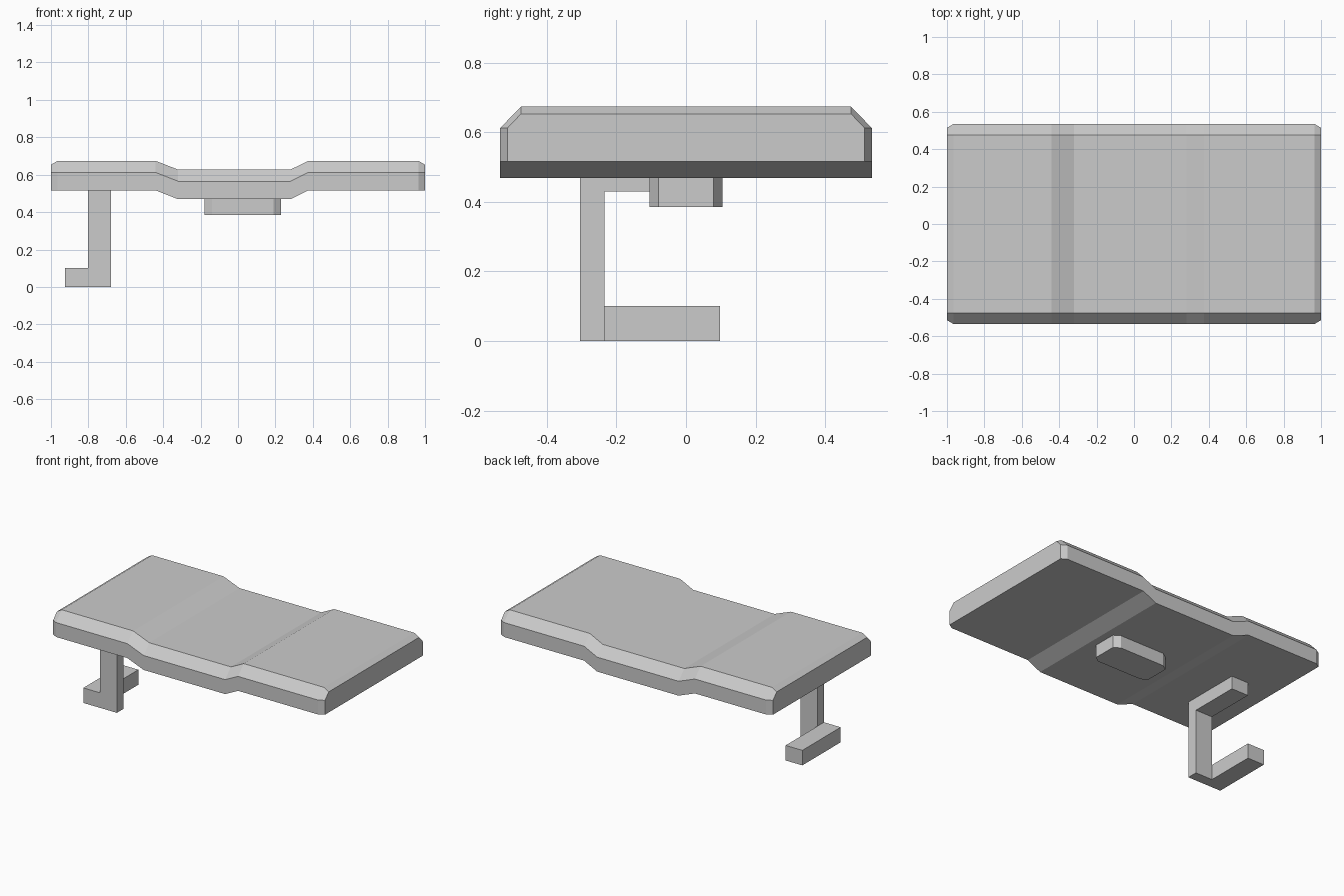
import bpy
import bmesh

cube = bpy.data.objects.get("Cube")
if cube:
    bpy.data.objects.remove(cube, do_unlink=True)

grey = bpy.data.materials.new("plain grey")
grey.use_nodes = True
grey.diffuse_color = (0.6, 0.6, 0.6, 1)
grey.node_tree.nodes["Principled BSDF"].inputs["Base Color"].default_value = (0.6, 0.6, 0.6, 1)


def loft(name, rings):
    """Skin a closed solid through equal-sized rings of points."""
    bm = bmesh.new()
    loops = [[bm.verts.new(p) for p in ring] for ring in rings]
    for a, b in zip(loops, loops[1:]):
        for i in range(len(a)):
            j = (i + 1) % len(a)
            bm.faces.new((a[i], a[j], b[j], b[i]))
    bm.faces.new(loops[0])
    bm.faces.new(loops[-1])
    bmesh.ops.recalc_face_normals(bm, faces=bm.faces)
    mesh = bpy.data.meshes.new(name)
    bm.to_mesh(mesh)
    bm.free()
    mesh.materials.append(grey)
    obj = bpy.data.objects.new(name, mesh)
    bpy.context.collection.objects.link(obj)
    return obj


def extrude(name, outline, low, high, axis):
    """Extrude a flat outline along x or z."""
    def place(p, h):
        return (h, *p) if axis == "x" else (*p, h)
    return loft(name, [[place(p, h) for p in outline] for h in (low, high)])


# Tabletop: chamfered cross-section swept along a path with a shallow dip
def section(x, drop, half_width, top):
    half = [(half_width, 0.516), (half_width, 0.612), (0.475, top)]
    points = half + [(-y, z) for y, z in reversed(half)]
    return [(x, y, z + drop) for y, z in points]


dip = -0.047
path = [(-0.965, 0), (-0.44, 0), (-0.32, dip), (0.28, dip), (0.375, 0), (0.965, 0)]
end = (0, 0.514, 0.653)
loft("tabletop",
     [section(-1, *end)]
     + [section(x, drop, 0.535, 0.674) for x, drop in path]
     + [section(1, *end)])

# Boss under the dip, with cut corners
boss_x, half_length, half_depth = 0.026, 0.204, 0.105
corner = [(half_length, 0.079), (half_length - 0.04, half_depth)]
side = corner + [(-x, y) for x, y in reversed(corner)]
outline = [(boss_x + x, y) for x, y in side + [(-x, -y) for x, y in side]]
extrude("underside_boss", outline, 0.385, 0.475, "z")

# Bracket: upper arm and post in one angle-shaped piece
back, inner, tip = -0.305, -0.235, 0.098
bracket = [(back, 0), (inner, 0), (inner, 0.43), (tip, 0.43), (tip, 0.518), (back, 0.518)]
extrude("bracket_post", bracket, -0.802, -0.678, "x")

# Foot running beside the post
extrude("bracket_foot", [(back, 0), (tip, 0), (tip, 0.1), (back, 0.1)], -0.925, -0.802, "x")
